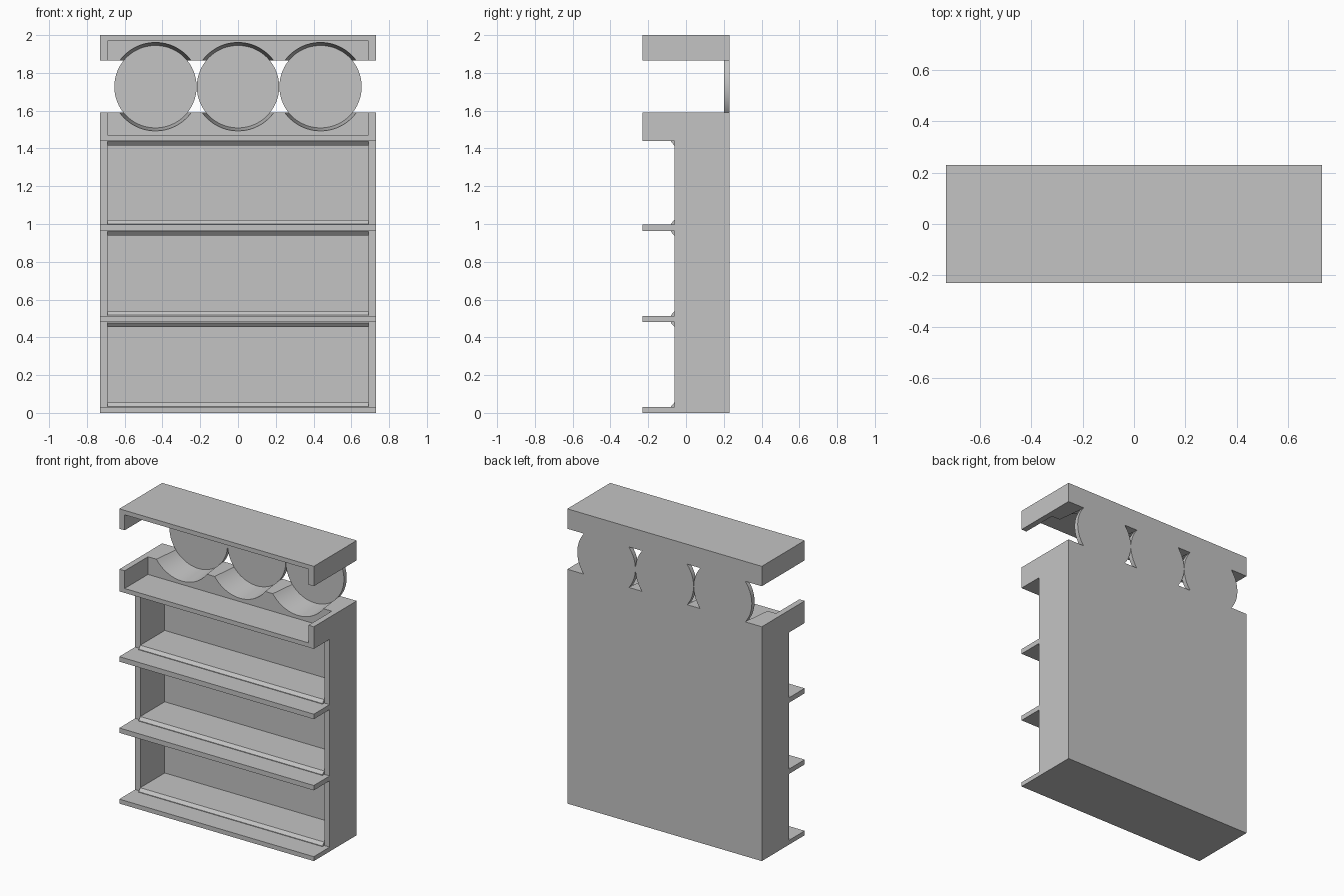
import bpy, bmesh, math

cube = bpy.data.objects.get("Cube")
if cube:
    bpy.data.objects.remove(cube, do_unlink=True)

grey = bpy.data.materials.new("light_grey")
grey.use_nodes = True
grey.diffuse_color = (0.55, 0.55, 0.55, 1)
grey.node_tree.nodes["Principled BSDF"].inputs["Base Color"].default_value = (0.55, 0.55, 0.55, 1)

W, IN = 0.73, 0.69               # outer and inner half widths
FRONT, FACE, INNER, BACK = -0.23, -0.06, 0.20, 0.23
MID, PITCH, R, R_FRONT = 1.727, 0.437, 0.218, 0.234
TRAY_TOP, HOOD_LOW = 1.59, 1.865


def loft(name, ring_a, ring_b, smooth=False):
    """Solid between two matching outlines."""
    bm = bmesh.new()
    a = [bm.verts.new(p) for p in ring_a]
    b = [bm.verts.new(p) for p in ring_b]
    bm.faces.new(a)
    bm.faces.new(b[::-1])
    n = len(a)
    for i in range(n):
        j = (i + 1) % n
        bm.faces.new((a[j], a[i], b[i], b[j]))
    bmesh.ops.recalc_face_normals(bm, faces=bm.faces)
    mesh = bpy.data.meshes.new(name)
    bm.to_mesh(mesh)
    bm.free()
    mesh.materials.append(grey)
    obj = bpy.data.objects.new(name, mesh)
    bpy.context.collection.objects.link(obj)
    if smooth:
        bpy.ops.object.select_all(action='DESELECT')
        obj.select_set(True)
        bpy.context.view_layer.objects.active = obj
        bpy.ops.object.shade_smooth_by_angle(angle=math.radians(30))
    return obj


def box(name, x0, x1, y0, y1, z0, z1):
    ring = [(x0, y0), (x1, y0), (x1, y1), (x0, y1)]
    return loft(name, [(x, y, z0) for x, y in ring], [(x, y, z1) for x, y in ring])


def sides(name, y0, z0, z1):
    for label, s in (("left", 1), ("right", -1)):
        box(f"{label}_{name}", min(s * IN, s * W), max(s * IN, s * W), y0, BACK, z0, z1)


def cradle(name, edge, base):
    """Block with three round, slightly tapered hollows."""
    def ring(y, r):
        up = edge - MID
        half = math.acos(abs(up) / r)
        sign = math.copysign(1, up)
        pts = [(-IN, y, base), (-IN, y, edge)]
        for c in (-PITCH, 0, PITCH):
            for i in range(25):
                t = -half + 2 * half * i / 24
                pts.append((c + r * math.sin(t), y, MID + sign * r * math.cos(t)))
        return pts + [(IN, y, edge), (IN, y, base)]
    loft(name, ring(0.02, R_FRONT), ring(INNER, R), True)


def back_plate(name, z0, z1):
    box(name, -IN, IN, INNER, BACK, z0, z1)


# Cabinet carcass
sides("side_panel", FACE, 0, 1.44)
back_plate("cabinet_back", 0, 1.44)

# Shelves, each reaching out in front of the carcass
shelves = [(0, 0.03), (0.48, 0.513), (0.963, 0.997), (1.44, 1.47)]
for i, (z0, z1) in enumerate(shelves):
    box(f"shelf_{i + 1}", -W, W, FRONT, FACE, z0, z1)
    box(f"shelf_inner_{i + 1}", -IN, IN, FACE, INNER, z0, z1)


# Chamfered liners at the floor and ceiling of each bay
def liner(name, z, up):
    outline = [(-0.08, 0), (-0.08, 0.004), (-0.062, 0.024), (INNER, 0.024), (INNER, 0)]
    loft(name, *[[(x, y, z + up * h) for y, h in outline] for x in (-IN, IN)])


for i in range(3):
    liner(f"bay_floor_{i + 1}", shelves[i][1], 1)
    liner(f"bay_ceiling_{i + 1}", shelves[i + 1][0], -1)

# Open tray on top of the cabinet
sides("tray_side", FRONT, 1.44, TRAY_TOP)
back_plate("tray_back", 1.44, TRAY_TOP)
cradle("tray_cradle", TRAY_TOP, 1.47)

# Hood above the discs
box("hood_top", -W, W, FRONT, BACK, 1.97, 2.0)
sides("hood_side", FRONT, HOOD_LOW, 1.97)
back_plate("hood_back", HOOD_LOW, 1.97)
cradle("hood_cradle", HOOD_LOW, 1.97)

# Three round discs joining tray and hood
for label, c in (("right", -PITCH), ("middle", 0), ("left", PITCH)):
    rings = [[(c + R * math.cos(math.tau * i / 64), y, MID + R * math.sin(math.tau * i / 64))
              for i in range(64)] for y in (INNER, BACK)]
    loft(f"{label}_disc", *rings, smooth=True)
